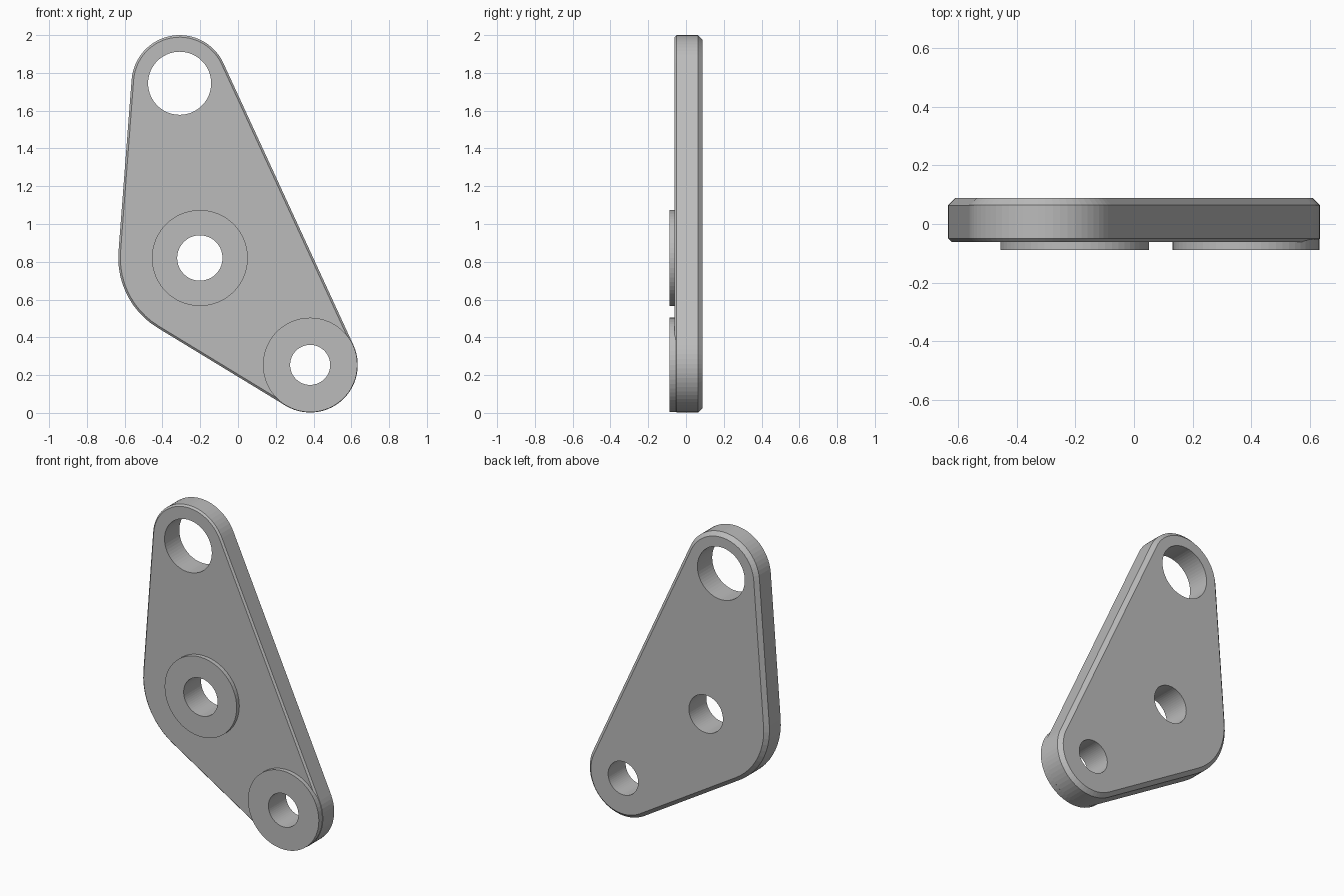
import bpy, bmesh
from math import atan2, acos, cos, sin, tau, ceil
from mathutils import Vector

cube = bpy.data.objects.get("Cube")
if cube:
    bpy.data.objects.remove(cube, do_unlink=True)

SEGMENTS = 60
FRONT, BACK, BOSS_FRONT = -0.061, 0.088, -0.088

# Corner circles, counter-clockwise from the front: centre, outer radius, hole radius
CORNERS = [
    (Vector((-0.309, 1.745)), 0.255, 0.167),   # top eye
    (Vector((-0.202, 0.82)), 0.432, 0.12),     # middle pivot
    (Vector((0.382, 0.254)), 0.252, 0.106),    # lower pivot
]

steel = bpy.data.materials.new("plain grey metal")
steel.use_nodes = True
steel.diffuse_color = (0.5, 0.5, 0.5, 1)
steel.node_tree.nodes["Principled BSDF"].inputs["Base Color"].default_value = (0.5, 0.5, 0.5, 1)


def circle(centre, radius):
    return [centre + radius * Vector((cos(tau * i / SEGMENTS), sin(tau * i / SEGMENTS)))
            for i in range(SEGMENTS)]


def tangent_angle(a, b):
    """Direction of the outward normal of the straight edge from circle a to b."""
    d = b[0] - a[0]
    return atan2(d.y, d.x) - acos((a[1] - b[1]) / d.length)


def outline(inset):
    """Arcs round the corners, joined by tangent edges."""
    points = []
    for i, corner in enumerate(CORNERS):
        start = tangent_angle(CORNERS[i - 1], corner)
        sweep = (tangent_angle(corner, CORNERS[(i + 1) % 3]) - start) % tau
        steps = ceil(sweep / tau * SEGMENTS)
        for k in range(steps + 1):
            t = start + sweep * k / steps
            points.append(corner[0] + (corner[1] - inset) * Vector((cos(t), sin(t))))
    return points


def loft(name, sections, closed=False):
    """Skin a list of (y, points) loops; cap the ends, or close into a ring."""
    bm = bmesh.new()
    loops = [[bm.verts.new((p.x, y, p.y)) for p in pts] for y, pts in sections]
    pairs = list(zip(loops, loops[1:]))
    if closed:
        pairs.append((loops[-1], loops[0]))
    else:
        bm.faces.new(loops[0])
        bm.faces.new(loops[-1])
    for a, b in pairs:
        for i in range(len(a)):
            bm.faces.new((a[i - 1], a[i], b[i], b[i - 1]))
    bmesh.ops.recalc_face_normals(bm, faces=bm.faces)
    mesh = bpy.data.meshes.new(name)
    bm.to_mesh(mesh)
    bm.free()
    mesh.materials.append(steel)
    obj = bpy.data.objects.new(name, mesh)
    bpy.context.collection.objects.link(obj)
    return obj


# Plate with a fine front chamfer and a wider back chamfer
plate = loft("lever_plate", [
    (FRONT, outline(0.011)), (FRONT + 0.011, outline(0)),
    (BACK - 0.024, outline(0)), (BACK, outline(0.024)),
])

# Through holes
for centre, _, hole in CORNERS:
    cutter = loft("hole_cutter", [(-0.3, circle(centre, hole)), (0.3, circle(centre, hole))])
    cutter.hide_render = True
    cut = plate.modifiers.new("hole", 'BOOLEAN')
    cut.operation, cut.solver, cut.object = 'DIFFERENCE', 'EXACT', cutter
    bpy.context.view_layer.objects.active = plate
    bpy.ops.object.modifier_apply(modifier=cut.name)
    bpy.data.objects.remove(cutter, do_unlink=True)

# Raised ring bosses on the front
for name, (centre, _, hole), radius in (("middle_boss", CORNERS[1], 0.254),
                                        ("lower_boss", CORNERS[2], 0.25)):
    outer, inner = circle(centre, radius), circle(centre, hole)
    base = FRONT + 0.015
    loft(name, [(BOSS_FRONT, outer), (base, outer), (base, inner), (BOSS_FRONT, inner)], closed=True)
